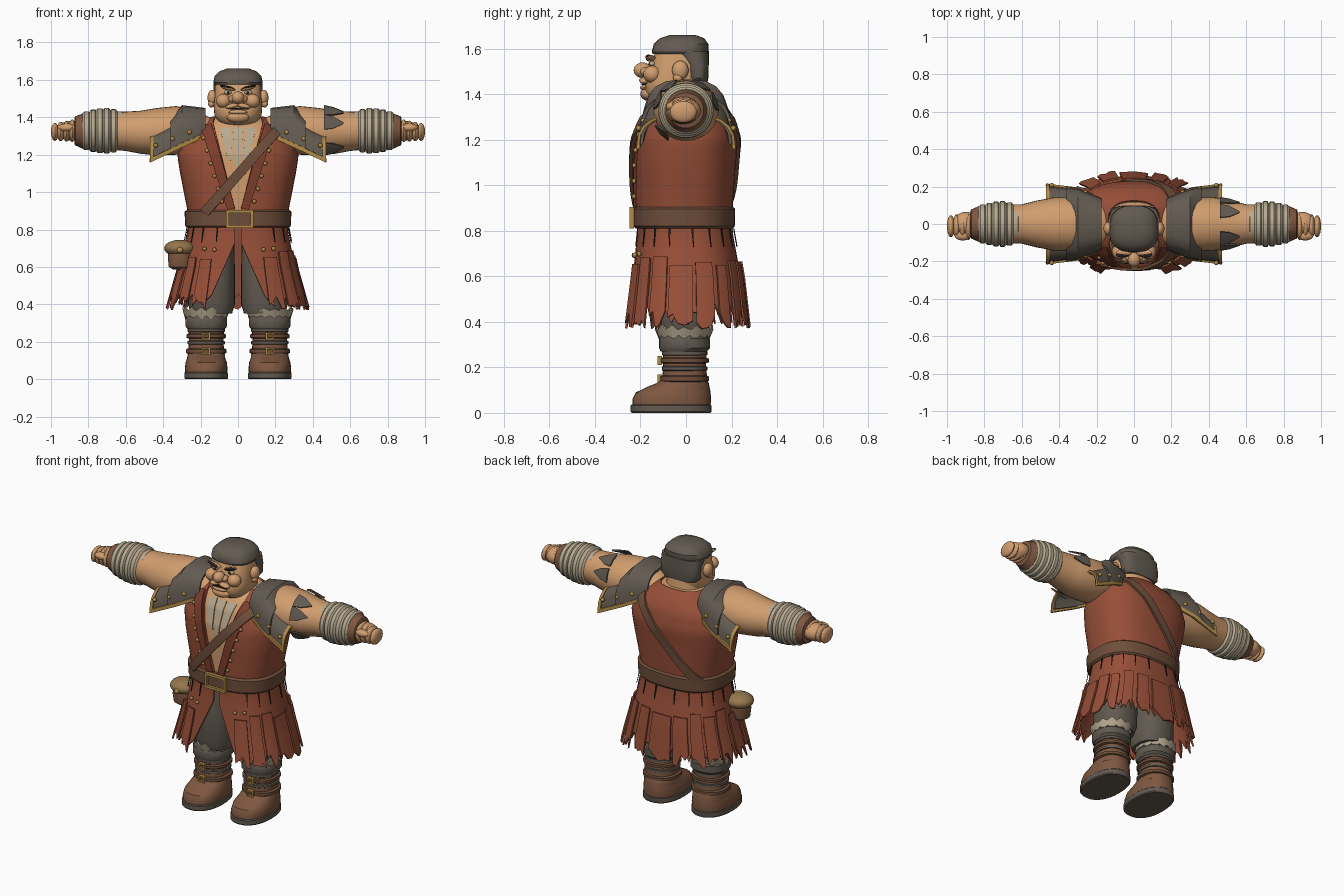
import bpy, bmesh, math, random
from mathutils import Vector, Matrix

random.seed(4)
if "Cube" in bpy.data.objects:
    bpy.data.objects.remove(bpy.data.objects["Cube"])
made = []


def mat(name, code):
    rgb = [(int(code[i:i + 2], 16) / 255) ** 2.2 for i in (0, 2, 4)]
    m = bpy.data.materials.new(name)
    m.use_nodes = True
    m.diffuse_color = (*rgb, 1)
    m.node_tree.nodes["Principled BSDF"].inputs["Base Color"].default_value = (*rgb, 1)
    return m


skin, red = mat("skin", "D09C6E"), mat("red leather", "96503B")
maroon, brown = mat("dark red leather", "7C4030"), mat("belt brown", "6E4F3D")
boot, grey = mat("boot brown", "7D5843"), mat("worn grey", "635B52")
cream, brass = mat("wrap cream", "B5A88F"), mat("brass", "B08A48")
dark, tan = mat("dark ink", "2E2825"), mat("pouch tan", "93764F")


def finish(name, bm, material):
    bmesh.ops.recalc_face_normals(bm, faces=bm.faces)
    me = bpy.data.meshes.new(name)
    bm.to_mesh(me)
    bm.free()
    me.materials.append(material)
    ob = bpy.data.objects.new(name, me)
    bpy.context.collection.objects.link(ob)
    made.append(ob)
    return ob


def grid(name, rows, material, closed=False, thick=0.0):
    """Surface through rows of points, capped if closed, thickened if open."""
    bm = bmesh.new()
    vs = [[bm.verts.new(p) for p in r] for r in rows]
    n = len(rows[0])
    for a, b in zip(vs, vs[1:]):
        for i in range(n if closed else n - 1):
            j = (i + 1) % n
            bm.faces.new((a[i], a[j], b[j], b[i]))
    if closed:
        bm.faces.new(vs[0])
        bm.faces.new(vs[-1])
    elif thick:
        bmesh.ops.recalc_face_normals(bm, faces=bm.faces)
        bmesh.ops.solidify(bm, geom=bm.faces[:], thickness=thick)
    return finish(name, bm, material)


def power(v, n):
    return math.copysign(abs(v) ** (2 / n), v)


def loft(name, rings, material, x=0, n=2.3, seg=32, to=lambda p: p):
    """Stack of rounded rings, each (height, half width, front, back)."""
    rows = []
    for z, rx, f, b in rings:
        turn = [math.tau * i / seg for i in range(seg)]
        rows.append([to(Vector((x + rx * power(math.sin(a), n),
                    (f + b) / 2 - (b - f) / 2 * power(math.cos(a), n), z))) for a in turn])
    return grid(name, rows, material, closed=True)


def ball(name, loc, size, material, tilt=0):
    bm = bmesh.new()
    bmesh.ops.create_uvsphere(bm, u_segments=20, v_segments=12, radius=1,
        matrix=Matrix.Translation(loc) @ Matrix.Rotation(tilt, 4, "Y") @ Matrix.Diagonal((*size, 1)))
    return finish(name, bm, material)


def box(name, loc, size, material, tilt=0):
    bm = bmesh.new()
    bmesh.ops.create_cube(bm, size=1,
        matrix=Matrix.Translation(loc) @ Matrix.Rotation(tilt, 4, "Y") @ Matrix.Diagonal((*size, 1)))
    return finish(name, bm, material)


def buckle(name, x, y, z, w, h, bar):
    for s in (-1, 1):
        box(name + "_side", (x + s * w / 2, y, z), (bar, 0.02, h + bar), brass)
        box(name + "_bar", (x, y, z + s * h / 2), (w, 0.02, bar), brass)


# Garment profile: height, half width, front, back
BODY = [(.3, .39, -.275, .275), (.6, .305, -.235, .24), (.82, .262, -.21, .2), (.9, .27, -.22, .205),
        (1.1, .31, -.225, .22), (1.2, .325, -.22, .23), (1.3, .3, -.19, .21),
        (1.36, .22, -.15, .17), (1.41, .13, -.1, .12)]
N = 2.5


def prof(z):
    z = min(max(z, BODY[0][0]), BODY[-1][0])
    for a, b in zip(BODY, BODY[1:]):
        if z <= b[0]:
            t = (z - a[0]) / (b[0] - a[0])
            return [p + t * (q - p) for p, q in zip(a[1:], b[1:])]


def around(a, z, off):
    rx, f, b = prof(z)
    return Vector(((rx + off) * power(math.sin(a), N),
                   (f + b) / 2 - ((b - f) / 2 + off) * power(math.cos(a), N), z))


def angle_at(x, z):
    return math.asin(min(abs(x) / prof(z)[0], .9) ** (N / 2))


def surf(x, z, side, off):
    a = angle_at(x, z)
    p = around(a if side < 0 else math.pi - a, z, off)
    return Vector((math.copysign(p.x, x), p.y, z))


def patch(name, material, top, hem, span, cols, rows, off, thick):
    """Garment piece from a top height to a hem that varies by column."""
    pts = []
    for r in range(rows + 1):
        line = []
        for i in range(cols + 1):
            z = top + (hem(i) - top) * r / rows
            a, b = span(z)
            line.append(around(a + (b - a) * i / cols, z, off))
        pts.append(line)
    return grid(name, pts, material, thick=thick)


def ribbon(name, material, start, end, w0, w1, side, off, thick):
    rows = []
    d = Vector((end[0] - start[0], end[1] - start[1])).normalized()
    for i in range(17):
        t = i / 16
        c = Vector(start).lerp(Vector(end), t)
        w = (w0 + (w1 - w0) * t) / 2
        rows.append([surf(c.x - d.y * w * k, c.y + d.x * w * k, side, off) for k in (-1, 0, 1)])
    return grid(name, rows, material, thick=thick)


# Chest, vest, lapels and strap
loft("chest", [(z / 50, *(v - math.copysign(.014, v) for v in prof(z / 50))) for z in range(43, 71)],
     skin, n=N, seg=48)


def vest_span(z):
    a = angle_at(max(.012, .02 + .25 * (z - .92)), z)
    return a, math.tau - a


patch("vest", red, 1.405, lambda i: .84, vest_span, 48, 20, 0, .012)
for s in (-1, 1):
    ribbon("lapel", maroon, (s * .035, .91), (s * .165, 1.36), .04, .06, -1, .012, .012)
    for i in range(6):
        z = .95 + .068 * i
        ball("lapel_stud", surf(s * (.075 + .28 * (z - .92)), z, -1, .012), (.011, .009, .011), brass)
for x, low in ((-.07, 1.17), (0, 1.14), (.07, 1.17)):
    ribbon("chest_wrap", cream, (x, 1.345), (x * .6, low), .056, .025, -1, -.008, .009)
ribbon("front_strap", brown, (.2, 1.34), (-.165, .89), .05, .05, -1, .026, .016)
ribbon("back_strap", brown, (.2, 1.34), (-.2, .88), .05, .05, 1, .014, .016)

# Skirt: torn under layer, hanging strips and slits


def skirt_span(z):
    a = angle_at(.02 + max(0, .72 - z) * .45, z)
    return a, math.tau - a


hems = [random.uniform(.43, .49) - .05 * (i % 2) for i in range(61)]
patch("skirt", red, .86, lambda i: hems[i], skirt_span, 60, 6, 0, .01)
for k in range(17):
    mid = .5 + (math.tau - 1) * k / 16
    half = random.uniform(.1, .145)
    drop = [random.uniform(.37, .45) for i in range(5)]
    patch("skirt_strip", red, random.uniform(.64, .7), lambda i: drop[i],
          lambda z: (mid - half, mid + half), 4, 4, random.uniform(.012, .024), .01)
    patch("skirt_slit", dark, .81, lambda i: .73,
          lambda z: (mid + .17 - (z - .73) * .15, mid + .18 + (z - .73) * .15), 1, 2, .012, .004)
for x in (-.17, -.12, .13, .18):
    ball("skirt_stud", surf(x, .68 + abs(x) * .1, -1, .015), (.011, .01, .011), brass)

# Belt, buckle and pouch
loft("belt", [(.81, .272, -.222, .206), (.82, .282, -.232, .214),
              (.895, .286, -.234, .216), (.905, .272, -.222, .206)], brown, n=N, seg=48)
buckle("belt_buckle", .01, -.238, .857, .13, .08, .016)
loft("pouch", [(.585, .035, -.13, -.06), (.6, .06, -.15, -.04), (.65, .065, -.16, -.03),
               (.7, .06, -.15, -.03)], boot, x=-.31)
ball("pouch_flap", (-.31, -.095, .7), (.085, .08, .045), tan)
ball("pouch_stud", (-.31, -.172, .69), (.016, .012, .016), brass)

# Legs and boots
for s in (-1, 1):
    x = s * .17
    loft("trouser_leg", [(.35, .11, -.12, .1), (.4, .125, -.135, .12), (.6, .125, -.14, .13),
                         (.82, .12, -.12, .12)], grey, x=s * .142)
    rows = [[Vector((x + r * math.sin(a * math.pi / 14), -.008 - r * math.cos(a * math.pi / 14),
             z + d * (a % 2) * random.uniform(.4, 1))) for a in range(29)]
            for r, z, d in ((.112, .34, -.022), (.128, .365, .025))]
    grid("torn_cuff", rows, cream, thick=.008)
    loft("boot_shaft", [(.1, .1, -.11, .1), (.2, .092, -.1, .088), (.35, .098, -.105, .095)], boot, x=x)
    for z, h, r, m in ((.305, .035, .112, grey), (.262, .012, .1, grey), (.23, .013, .106, brown),
                       (.195, .012, .1, grey), (.15, .015, .108, brown)):
        loft("shin_band", [(z - h, r - .01, -r, r - .02), (z - h * .6, r, -r - .006, r - .006),
                           (z + h * .6, r, -r - .006, r - .006), (z + h, r - .01, -r, r - .02)], m, x=x)
    for z in (.23, .15):
        buckle("boot_buckle", x, -.116, z, .036, .03, .009)
    loft("boot_foot", [(.03, .112, -.235, .108), (.06, .114, -.236, .11), (.09, .11, -.22, .108),
                       (.112, .102, -.175, .104), (.13, .1, -.13, .1), (.15, .09, -.1, .09)], boot, x=x)
    loft("boot_sole", [(0, .112, -.238, .108), (.006, .117, -.243, .112), (.032, .117, -.243, .112),
                       (.037, .112, -.238, .108)], grey, x=x)

# Arms and shoulder armour
for s in (-1, 1):
    def along(p):
        return Vector((s * p.z, p.x, p.y))
    loft("arm", [(.15, .11, 1.25, 1.4), (.24, .13, 1.22, 1.44), (.33, .142, 1.2, 1.46),
                 (.43, .142, 1.195, 1.45), (.52, .125, 1.205, 1.435), (.6, .105, 1.22, 1.43),
                 (.7, .105, 1.23, 1.43), (.86, .07, 1.26, 1.39)], skin, n=2, to=along)
    for i, r in enumerate((.103, .116, .122, .12, .113, .104)):
        c, w = .63 + .036 * i, .021
        loft("forearm_wrap", [(c - w, r * .9, 1.328 - r * .9, 1.328 + r * .9), (c - w / 2, r, 1.328 - r, 1.328 + r),
             (c + w / 2, r, 1.328 - r, 1.328 + r), (c + w, r * .9, 1.328 - r * .9, 1.328 + r * .9)],
             cream, n=2, to=along)
    loft("wristband", [(.815, .09, 1.235, 1.42), (.83, .095, 1.232, 1.42), (.87, .078, 1.25, 1.405),
                       (.875, .068, 1.26, 1.395)], boot, n=2, to=along)
    ball("palm", (s * .9, 0, 1.328), (.07, .065, .052), skin)
    for i in range(4):
        ball("finger", (s * (.886 + .031 * i), -.012, 1.328 - .002 * i), (.021, .074 - .005 * i, .06 - .004 * i), skin)
    ball("thumb", (s * .915, -.062, 1.345), (.045, .026, .022), skin)

    def armour(name, m, stations, thick):
        rows = []
        for px, w, low, high in stations:
            rows.append([Vector((s * px, -w * power(math.cos(a * math.pi / 10), 3),
                         low + (high - low) * power(max(0, math.sin(a * math.pi / 10)), 2.6)))
                         for a in range(11)])
        grid(name, rows, m, thick=thick)
        return rows
    armour("upper_shoulder_plate", grey, [(.175, .14, 1.31, 1.45), (.3, .19, 1.255, 1.465),
                                          (.36, .2, 1.235, 1.4)], .016)
    rows = armour("lower_shoulder_plate", grey, [(.3, .185, 1.25, 1.41), (.46, .205, 1.18, 1.31)], .016)
    armour("plate_trim", brass, [(.452, .214, 1.168, 1.318), (.47, .218, 1.162, 1.312)], .012)
    for e in (-1, 1):
        edge = [[Vector((s * px, e * y, z + dz)) for dz in (-.012, .012)]
                for px, y, z in ((.2, .155, 1.295), (.31, .197, 1.245), (.47, .216, 1.17))]
        grid("lower_trim", edge, brass, thick=.014)
        for px, z in ((.26, 1.32), (.35, 1.285), (.44, 1.25)):
            ball("plate_stud", (s * px, e * (.17 + (px - .26) * .21), z), (.012, .012, .012), brass)

# Torn sleeve scraps on the left arm
for a in (-1.25, -.55, .6, 1.2, 2.3):
    scrap = [[Vector((px, -r * math.sin(b), 1.325 + r * math.cos(b))) for b in (a - w, a, a + w)]
             for px, r, w in ((.46, .145, .3), (.51, .136, .25), (.565, .124, .03))]
    grid("sleeve_scrap", scrap, grey, thick=.008)

# Head and face
loft("neck", [(1.3, .12, -.1, .11), (1.45, .11, -.1, .09)], skin)
loft("head", [(1.355, .075, -.13, .05), (1.375, .105, -.16, .07), (1.41, .126, -.18, .085),
              (1.46, .13, -.178, .09), (1.51, .125, -.155, .09), (1.56, .124, -.145, .09),
              (1.61, .11, -.12, .08)], skin, n=2.6)
loft("cap", [(1.575, .126, -.146, .094), (1.585, .132, -.15, .098), (1.62, .125, -.142, .098),
             (1.645, .1, -.115, .08), (1.66, .06, -.07, .04)], grey, n=2.6)
loft("back_hair", [(1.45, .11, .0, .094), (1.47, .128, -.0, .098), (1.53, .131, .0, .1),
                   (1.59, .131, -.06, .1)], grey, n=3)
ball("nose", (0, -.19, 1.505), (.034, .04, .034), skin)
ball("chin", (0, -.165, 1.4), (.06, .035, .03), skin)
ball("lower_lip", (0, -.183, 1.428), (.05, .018, .013), skin)
box("mouth", (.005, -.186, 1.445), (.1, .02, .008), dark)
for s in (-1, 1):
    ball("nostril", (s * .03, -.175, 1.498), (.02, .025, .02), skin)
    ball("cheek", (s * .078, -.148, 1.487), (.04, .04, .038), skin)
    ball("upper_lip", (s * .032, -.182, 1.46), (.036, .024, .014), skin, s * .2)
    ball("eye", (s * .055, -.148, 1.533), (.021, .014, .012), cream)
    ball("pupil", (s * .052, -.16, 1.533), (.008, .005, .008), dark)
    ball("brow", (s * .055, -.155, 1.557), (.042, .022, .011), skin, -s * .25)
    ball("eyebrow", (s * .06, -.165, 1.562), (.038, .014, .007), dark, -s * .25)
    ball("ear", (s * .137, -.025, 1.505), (.026, .036, .042), skin)
    ball("ear_lobe", (s * .142, -.035, 1.472), (.018, .022, .02), skin)

bpy.ops.object.select_all(action="DESELECT")
for ob in made:
    ob.select_set(True)
bpy.context.view_layer.objects.active = made[0]
bpy.ops.object.shade_smooth_by_angle(angle=math.radians(35))
